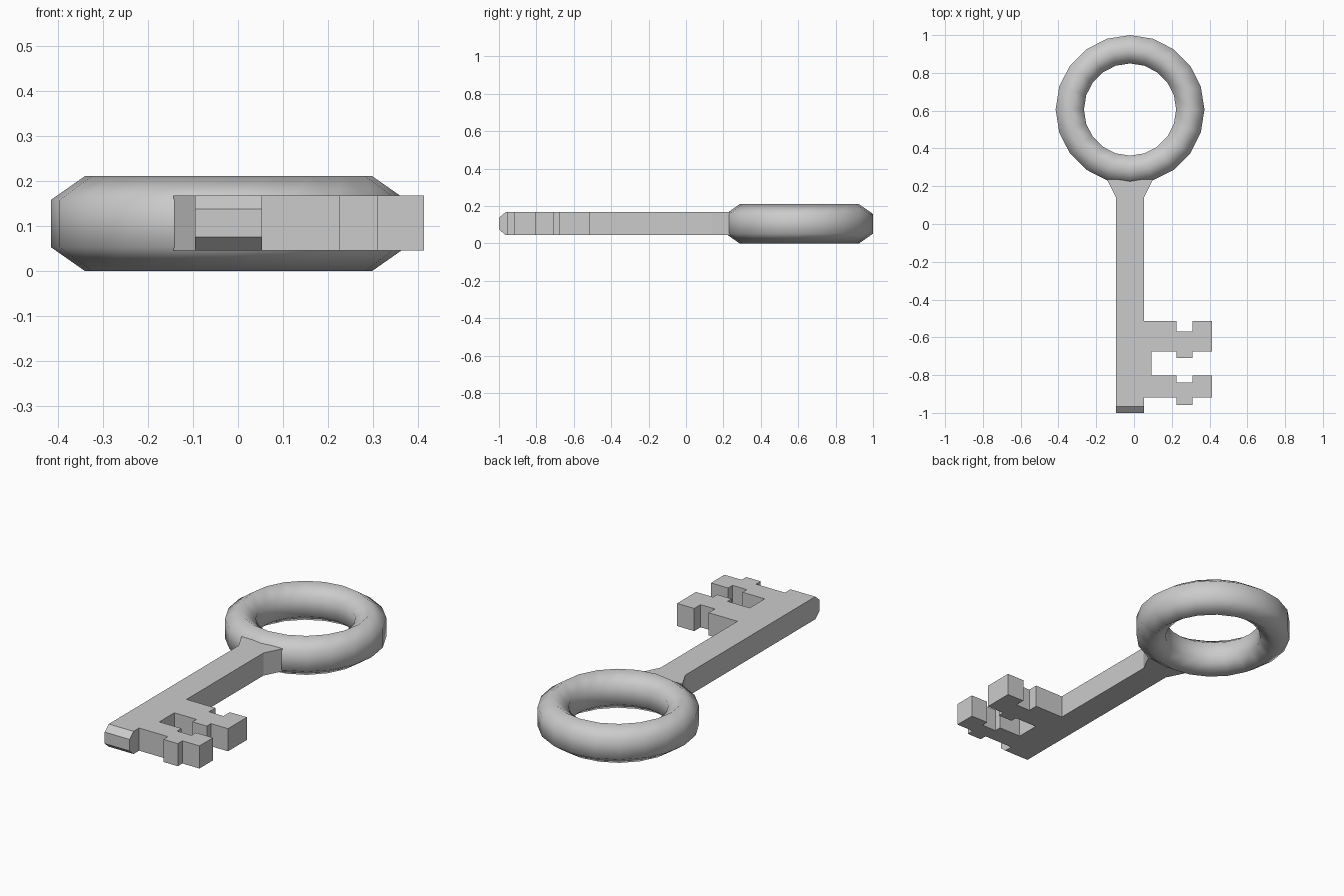
import bpy, bmesh, math
from mathutils import Vector

if "Cube" in bpy.data.objects:
    bpy.data.objects.remove(bpy.data.objects["Cube"])

Z0, Z1 = 0.045, 0.167          # blade thickness
XL, XR = -0.095, 0.053         # shaft sides
RING_X, RING_Y, RING_Z = -0.021, 0.606, 0.105


def add_object(name, bm):
    bmesh.ops.recalc_face_normals(bm, faces=bm.faces[:])
    mesh = bpy.data.meshes.new(name)
    bm.to_mesh(mesh)
    bm.free()
    obj = bpy.data.objects.new(name, mesh)
    bpy.context.collection.objects.link(obj)
    return obj


# Bow: smooth ring, 20 segments with a hexagonal section
bpy.ops.mesh.primitive_torus_add(
    major_segments=20, minor_segments=6, major_radius=0.319, minor_radius=0.105,
    location=(RING_X, RING_Y, RING_Z))
ring = bpy.context.object
ring.name = "ring_handle"
for v in ring.data.vertices:
    # place the section's points at top and bottom, 0.15 wide and 0.21 high
    a = math.atan2(v.co.y, v.co.x)
    t = math.atan2(v.co.z, math.hypot(v.co.x, v.co.y) - 0.319) + math.pi / 6
    r = 0.319 + 0.075 * math.cos(t) / math.cos(math.pi / 6)
    v.co = (r * math.cos(a), r * math.sin(a), 0.105 * math.sin(t))
bpy.ops.object.shade_smooth()


# Bit: stepped tooth edge, notch above and stub below on each tooth
def tooth(x_top, top, notch, bottom, stub, x_bottom):
    a, b, end = 0.225, 0.311, 0.413
    return [(x_top, top), (a, top), (a, notch), (b, notch), (b, top), (end, top),
            (end, bottom), (b, bottom), (b, stub), (a, stub), (a, bottom),
            (x_bottom, bottom)]


# Shaft with flared neck and teeth as one flat outline
outline = [(XL, -0.965), (XL, 0.14), (-0.143, 0.235), (0.101, 0.235), (XR, 0.14)]
outline += tooth(XR, -0.514, -0.568, -0.675, -0.71, 0.093)
outline += tooth(0.093, -0.803, -0.84, -0.918, -0.957, XR)
outline += [(XR, -0.965)]

bm = bmesh.new()
base = bm.faces.new([bm.verts.new((x, y, Z0)) for x, y in outline])
ext = bmesh.ops.extrude_face_region(bm, geom=[base])
bmesh.ops.translate(bm, vec=(0, 0, Z1 - Z0),
                    verts=[g for g in ext["geom"] if isinstance(g, bmesh.types.BMVert)])

# Bevelled tip, extruded from the shaft end
end = next(f for f in bm.faces if all(abs(v.co.y + 0.965) < 1e-4 for v in f.verts))
tip = bmesh.ops.extrude_discrete_faces(bm, faces=[end])["faces"][0]
for v in tip.verts:
    v.co.y = -1.0
    v.co.z = 0.137 if v.co.z > 0.1 else 0.075
add_object("shaft_and_bit", bm)
